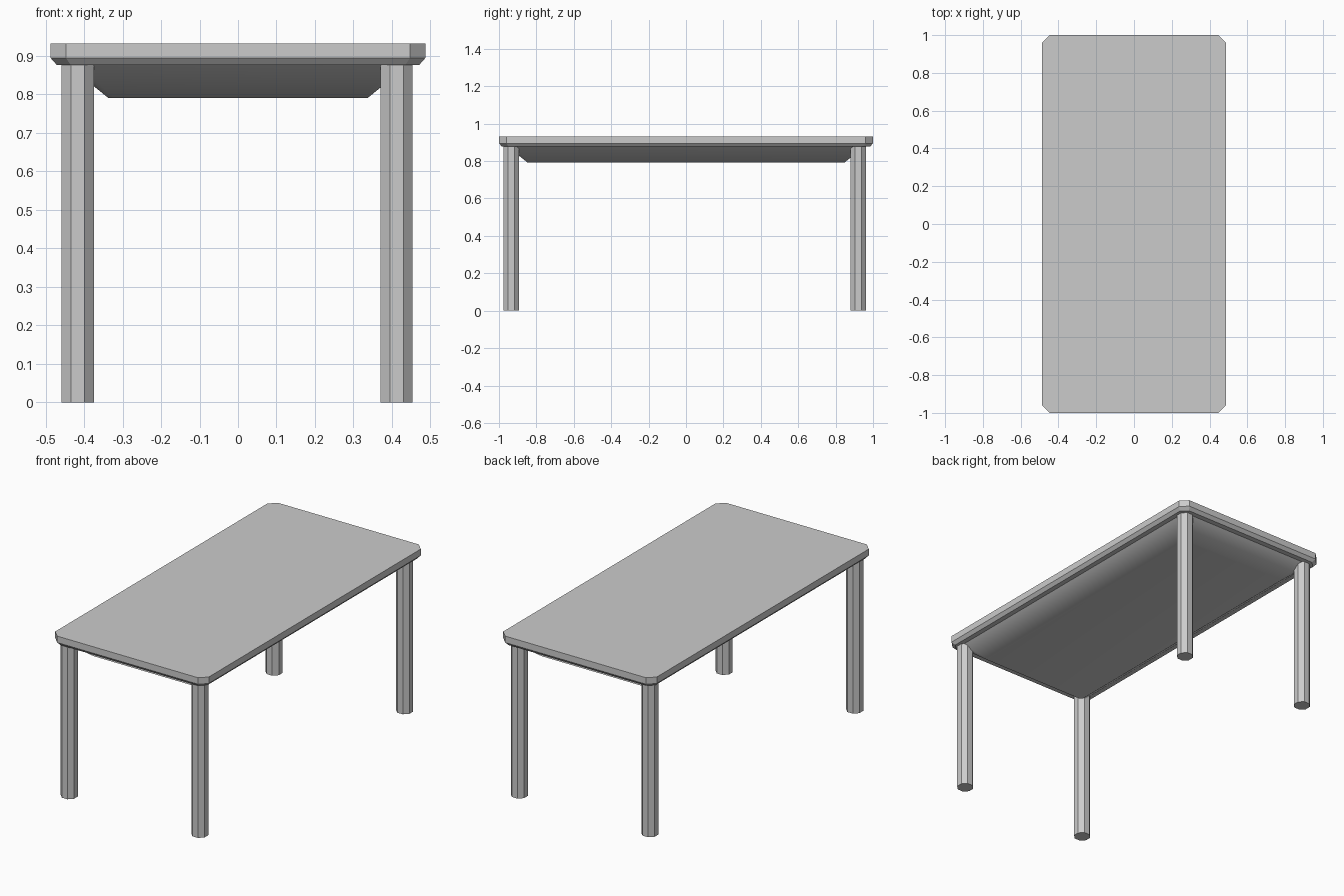
import bpy, bmesh, math

if "Cube" in bpy.data.objects:
    bpy.data.objects.remove(bpy.data.objects["Cube"])


def ring(bm, hx, hy, cut, z):
    """Rectangle with clipped corners, as a loop of eight verts."""
    pts = []
    for sx, sy in ((1, 1), (-1, 1), (-1, -1), (1, -1)):
        pair = [(sx * hx, sy * (hy - cut)), (sx * (hx - cut), sy * hy)]
        pts += pair if sx * sy > 0 else pair[::-1]
    return [bm.verts.new((x, y, z)) for x, y in pts]


def loft(name, sections, cap_top=True, smooth=False):
    """Join clipped-rectangle sections listed from bottom to top."""
    bm = bmesh.new()
    rings = [ring(bm, *s) for s in sections]
    bm.faces.new(rings[0][::-1])
    for a, b in zip(rings, rings[1:]):
        for i in range(8):
            j = (i + 1) % 8
            bm.faces.new((a[i], a[j], b[j], b[i]))
    if cap_top:
        bm.faces.new(rings[-1])
    for f in bm.faces:
        f.smooth = smooth
    mesh = bpy.data.meshes.new(name)
    bm.to_mesh(mesh)
    bm.free()
    obj = bpy.data.objects.new(name, mesh)
    bpy.context.collection.objects.link(obj)
    return obj


# Tabletop with clipped corners and a chamfered lower edge
loft("tabletop", [(0.471, 0.984, 0.036, 0.877),
                  (0.487, 1.0, 0.04, 0.895),
                  (0.487, 1.0, 0.04, 0.932)])

# Sloping underside, softly shaded
apron = loft("apron", [(0.337, 0.846, 0.015, 0.791),
                       (0.444, 0.955, 0.03, 0.878)], cap_top=False, smooth=True)
apron.modifiers.new("weighted_normals", 'WEIGHTED_NORMAL')

# Four octagonal legs
LEG_RADIUS = 0.042 / math.cos(math.pi / 8)
LEG_HEIGHT = 0.88
for end, y in (("front", -0.934), ("back", 0.921)):
    for side, x in (("left", -0.416), ("right", 0.412)):
        bpy.ops.mesh.primitive_cylinder_add(
            vertices=8, radius=LEG_RADIUS, depth=LEG_HEIGHT,
            location=(x, y, LEG_HEIGHT / 2), rotation=(0, 0, math.pi / 8))
        bpy.context.object.name = f"{end}_{side}_leg"
